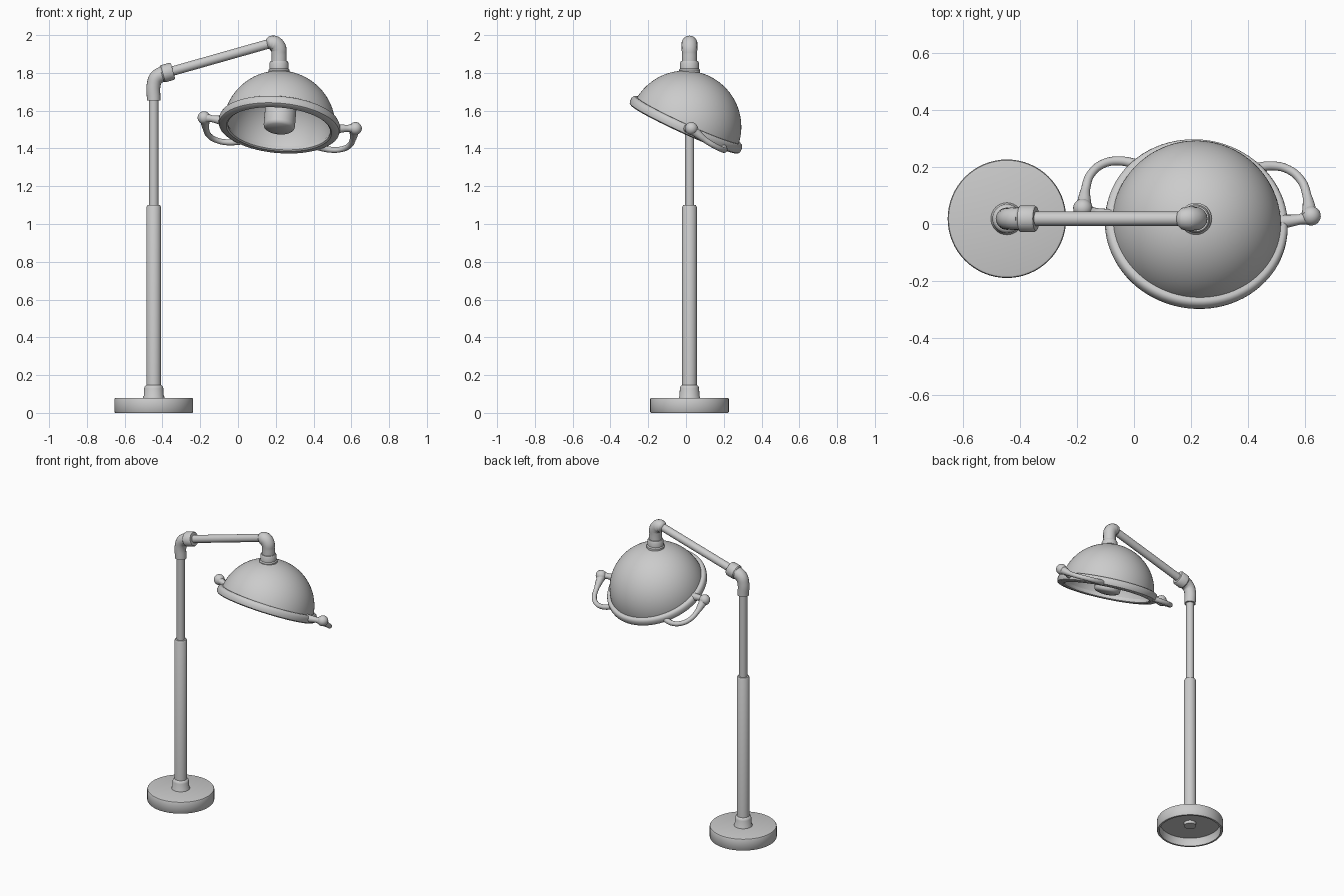
import bpy, bmesh
from math import sin, cos, pi, radians
from mathutils import Matrix, Vector

if "Cube" in bpy.data.objects:
    bpy.data.objects.remove(bpy.data.objects["Cube"])

PX, Y = -0.446, 0.0185          # pole axis
HX = 0.217                      # lamp head axis


def lathe(name, profile, matrix=Matrix(), seg=64, closed=False):
    """Revolve (radius, height) points round z; radius 0 closes to a pole."""
    bm = bmesh.new()
    rings = []
    for r, z in profile:
        n = 1 if r == 0 else seg
        rings.append([bm.verts.new((r * cos(2 * pi * i / seg), r * sin(2 * pi * i / seg), z))
                      for i in range(n)])
    pairs = list(zip(rings, rings[1:]))
    if closed:
        pairs.append((rings[-1], rings[0]))
    for a, b in pairs:
        if len(a) == len(b) == 1:
            continue
        for i in range(seg):
            j = (i + 1) % seg
            quad = [a[i % len(a)], a[j % len(a)], b[j % len(b)], b[i % len(b)]]
            bm.faces.new(list(dict.fromkeys(quad)))
    bmesh.ops.recalc_face_normals(bm, faces=bm.faces)
    me = bpy.data.meshes.new(name)
    bm.to_mesh(me)
    bm.free()
    ob = bpy.data.objects.new(name, me)
    bpy.context.collection.objects.link(ob)
    ob.matrix_world = matrix
    return ob


def tube(name, points, radii, matrix=Matrix()):
    """Round tube through points with a radius at each one."""
    cu = bpy.data.curves.new(name, 'CURVE')
    cu.dimensions = '3D'
    cu.bevel_depth = 1.0
    cu.bevel_resolution = 6
    cu.resolution_u = 8
    cu.use_fill_caps = True
    sp = cu.splines.new('BEZIER')
    sp.bezier_points.add(len(points) - 1)
    for bp, p, r in zip(sp.bezier_points, points, radii):
        bp.co = p
        bp.radius = r
        bp.handle_left_type = bp.handle_right_type = 'AUTO'
    ob = bpy.data.objects.new(name, cu)
    bpy.context.collection.objects.link(ob)
    ob.matrix_world = matrix
    bpy.ops.object.select_all(action='DESELECT')
    ob.select_set(True)
    bpy.context.view_layer.objects.active = ob
    bpy.ops.object.convert(target='MESH')
    return bpy.context.view_layer.objects.active


def arc(radius, centre, a0, a1, n):
    """Profile arc, angles in degrees from the horizontal."""
    return [(radius * cos(radians(a0 + (a1 - a0) * i / n)),
             centre + radius * sin(radians(a0 + (a1 - a0) * i / n))) for i in range(n + 1)]


at_pole = Matrix.Translation((PX, Y, 0))

# Hollow round base
lathe("base", [(0, 0.055), (0.188, 0.055), (0.192, 0.05), (0.192, 0), (0.204, 0), (0.208, 0.005),
               (0.208, 0.072), (0.205, 0.078), (0.198, 0.08), (0, 0.08)], at_pole)

# Pole: collar, wide lower tube, narrow upper tube
lathe("base_collar", [(0, 0.07), (0.057, 0.07), (0.056, 0.085), (0.053, 0.09), (0.051, 0.13),
                      (0.047, 0.142), (0.038, 0.148), (0, 0.148)], at_pole, 40)
lathe("lower_pole", [(0, 0.035), (0.039, 0.035), (0.039, 1.09), (0.034, 1.1), (0, 1.1)], at_pole, 40)
lathe("upper_pole", [(0, 1.08), (0.025, 1.08), (0.025, 1.7), (0, 1.7)], at_pole, 32)

# Elbow on top of the pole, with the arm collar
tube("pole_elbow", [(PX, Y, 1.655), (PX, Y, 1.74), (-0.431, Y, 1.775), (-0.395, Y, 1.796)],
     [0.036, 0.037, 0.039, 0.041])
arm_dir = Vector((1, 0, 0.283)).normalized()
along_arm = Matrix.Translation((-0.37, Y, 1.803)) @ arm_dir.to_track_quat('Z', 'Y').to_matrix().to_4x4()
lathe("arm_collar", [(0, -0.035), (0.041, -0.035), (0.047, -0.028), (0.047, 0.02), (0.042, 0.027),
                     (0, 0.027)], along_arm, 40)

# Sloping arm and the downward elbow
lathe("arm", [(0, 0), (0.025, 0), (0.025, 0.58), (0, 0.58)], along_arm, 32)
tube("head_elbow", [(0.155, Y, 1.952), (0.168, Y, 1.955), (0.192, Y, 1.954), (0.213, Y, 1.932),
                    (HX, Y, 1.9), (HX, Y, 1.82)],
     [0.025, 0.038, 0.043, 0.042, 0.04, 0.04])
lathe("head_collar", [(0, 1.77), (0.056, 1.77), (0.056, 1.815), (0.05, 1.822), (0.05, 1.852),
                      (0.045, 1.862), (0, 1.862)], Matrix.Translation((HX, Y, 0)), 40)

# Tilted head frame: z is the lamp axis, z = 0 is the open rim
head = (Matrix.Translation((HX, -0.010, 1.503)) @ Matrix.Rotation(radians(-24.4), 4, 'X')
        @ Matrix.Rotation(radians(4.5), 4, 'Y'))

# Dome shell with its inner surface; its lower edge sits inside the rim
outer = arc(0.298, 0.012, 4, 90, 24)
inner = arc(0.278, 0.012, 90, 0, 24)
outer[-1], inner[0] = (0, 0.31), (0, 0.29)
lathe("dome", outer + inner + [(0.278, 0.004), (0.296, 0.004)], head, 80, closed=True)
lathe("dome_rim", [(0.272, 0.004), (0.28, -0.002), (0.31, 0), (0.319, 0.006), (0.322, 0.018),
                   (0.321, 0.036), (0.316, 0.047), (0.307, 0.052), (0.292, 0.052),
                   (0.274, 0.02)], head, 80, closed=True)

# Central lamp inside the dome
lathe("lamp", [(0, -0.012), (0.04, -0.009), (0.07, 0), (0.08, 0.008), (0.083, 0.02), (0.083, 0.12),
               (0.078, 0.13), (0.05, 0.135), (0.05, 0.295), (0, 0.295)], head, 48)

# Side handles: curved grip, knob and stem, mirrored across the head
handle = [
    tube("handle_grip", [(0.398, 0.03, 0.05), (0.396, 0.065, 0.04), (0.39, 0.12, 0.025),
                         (0.37, 0.185, 0.014), (0.325, 0.228, 0.01), (0.27, 0.24, 0.01),
                         (0.2, 0.225, 0.015)],
         [0.032, 0.024, 0.016, 0.015, 0.015, 0.016, 0.018], head),
    tube("handle_stem", [(0.4, 0.03, 0.048), (0.36, 0.022, 0.042), (0.29, 0.015, 0.03)],
         [0.025, 0.018, 0.026], head),
    lathe("handle_knob", [(0, -0.034)] + arc(0.034, 0, -75, 75, 10) + [(0, 0.034)],
          head, 24),
]
handle[2].data.transform(Matrix.Translation((0.402, 0.034, 0.05)))
for ob in handle:
    ob.modifiers.new("both_sides", 'MIRROR')

# Smooth shading with sharp edges kept
bpy.ops.object.select_all(action='SELECT')
bpy.context.view_layer.objects.active = handle[0]
bpy.ops.object.shade_smooth_by_angle(angle=radians(40))
